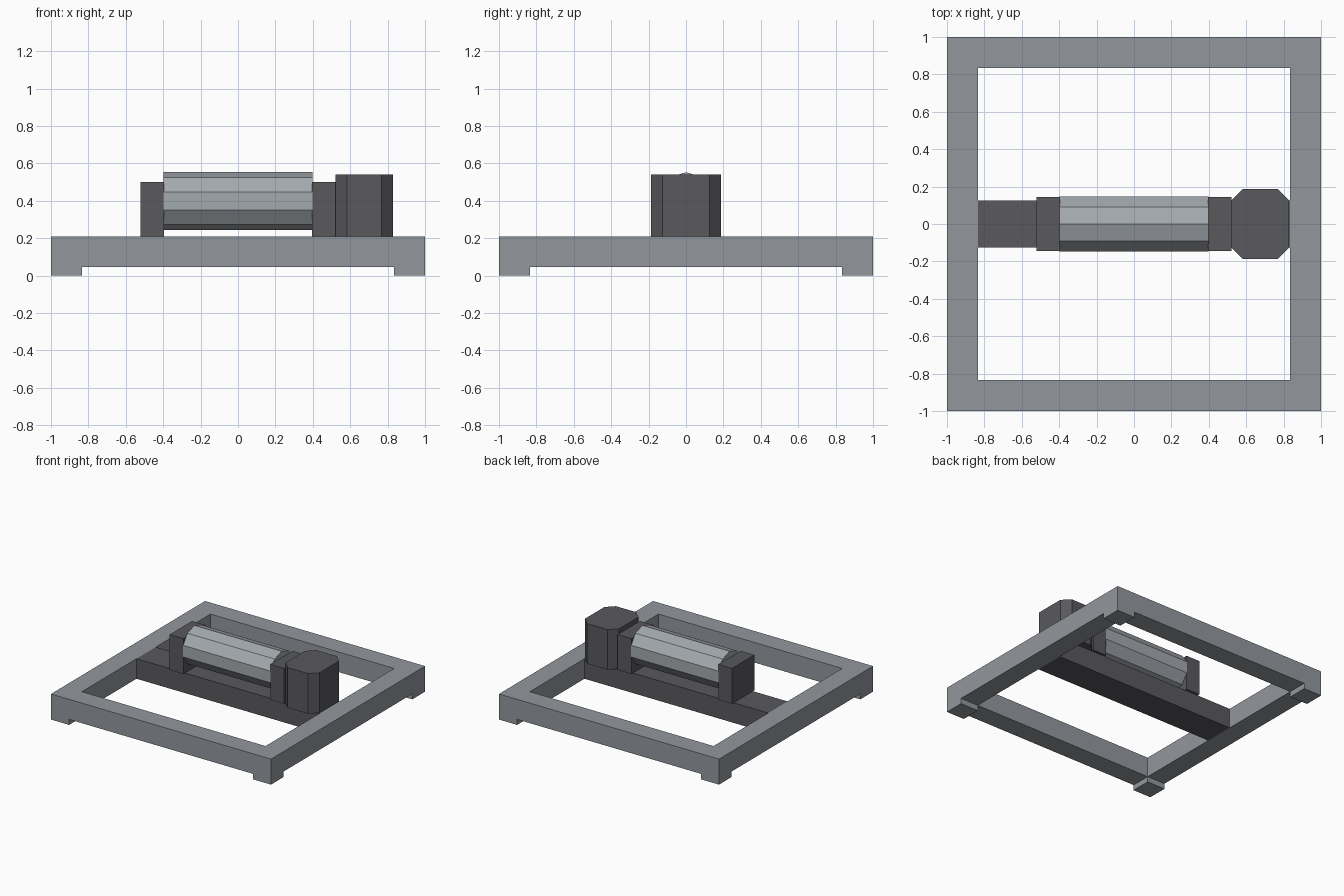
import bpy, bmesh
from math import sin, cos, pi
from mathutils import Vector

if "Cube" in bpy.data.objects:
    bpy.data.objects.remove(bpy.data.objects["Cube"])

TOP, UNDER, INNER = 0.21, 0.045, 0.835


def finish(name, bm):
    bmesh.ops.recalc_face_normals(bm, faces=bm.faces)
    mesh = bpy.data.meshes.new(name)
    bm.to_mesh(mesh)
    bm.free()
    obj = bpy.data.objects.new(name, mesh)
    bpy.context.collection.objects.link(obj)
    return obj


def extrude(bm, faces, offset):
    out = bmesh.ops.extrude_face_region(bm, geom=faces)["geom"]
    verts = [g for g in out if isinstance(g, bmesh.types.BMVert)]
    bmesh.ops.translate(bm, verts=verts, vec=Vector(offset))
    return [g for g in out if isinstance(g, bmesh.types.BMFace)]


def prism(name, points, offset, color=None):
    bm = bmesh.new()
    face = bm.faces.new([bm.verts.new(p) for p in points])
    extrude(bm, [face], offset)
    obj = finish(name, bm)
    if color:
        obj.data.materials.append(color)
    return obj


def box(name, x0, x1, half_y, z0, z1, color):
    pts = [(x0, -half_y, z0), (x1, -half_y, z0), (x1, half_y, z0), (x0, half_y, z0)]
    return prism(name, pts, (0, 0, z1 - z0), color)


def material(name, rgb):
    mat = bpy.data.materials.new(name)
    mat.diffuse_color = (*rgb, 1)
    mat.use_nodes = True
    mat.node_tree.nodes["Principled BSDF"].inputs["Base Color"].default_value = mat.diffuse_color
    return mat


dark = material("dark_metal", (0.10, 0.10, 0.11))
steel = material("frame_steel", (0.29, 0.31, 0.34))
light = material("roller_steel", (0.37, 0.40, 0.43))

# Square frame: a ring of eight cells, with the corner cells extruded into feet
bm = bmesh.new()
line = [-1, -INNER, INNER, 1]
grid = [[bm.verts.new((x, y, TOP)) for y in line] for x in line]
cells = [bm.faces.new((grid[i][j], grid[i + 1][j], grid[i + 1][j + 1], grid[i][j + 1]))
         for i in range(3) for j in range(3) if (i, j) != (1, 1)]
bottom = extrude(bm, cells, (0, 0, UNDER - TOP))
corners = []
for f in bottom:
    c = f.calc_center_median()
    if abs(c.x) > INNER and abs(c.y) > INNER:
        corners.append(f)
extrude(bm, corners, (0, 0, -UNDER))
finish("base_frame", bm).data.materials.append(steel)

# Cross beam, flush with the frame
box("cross_beam", -INNER, INNER, 0.125, UNDER, TOP, dark)

# Bearing posts at both ends of the roller
box("left_post", -0.52, -0.395, 0.145, TOP, 0.50, dark)
box("right_post", 0.395, 0.52, 0.145, TOP, 0.50, dark)

# Ten-sided roller with an edge pointing up
ring = [(-0.397, 0.155 * sin(i * pi / 5), 0.398 + 0.155 * cos(i * pi / 5)) for i in range(10)]
prism("roller", ring, (0.794, 0, 0), light)

# Motor housing with chamfered vertical corners
hx, hy, ch, cx = 0.155, 0.187, 0.062, 0.675
plan = [(-hx, -hy + ch), (-hx + ch, -hy), (hx - ch, -hy), (hx, -hy + ch),
        (hx, hy - ch), (hx - ch, hy), (-hx + ch, hy), (-hx, hy - ch)]
prism("motor_housing", [(cx + x, y, TOP) for x, y in plan], (0, 0, 0.33), dark)
